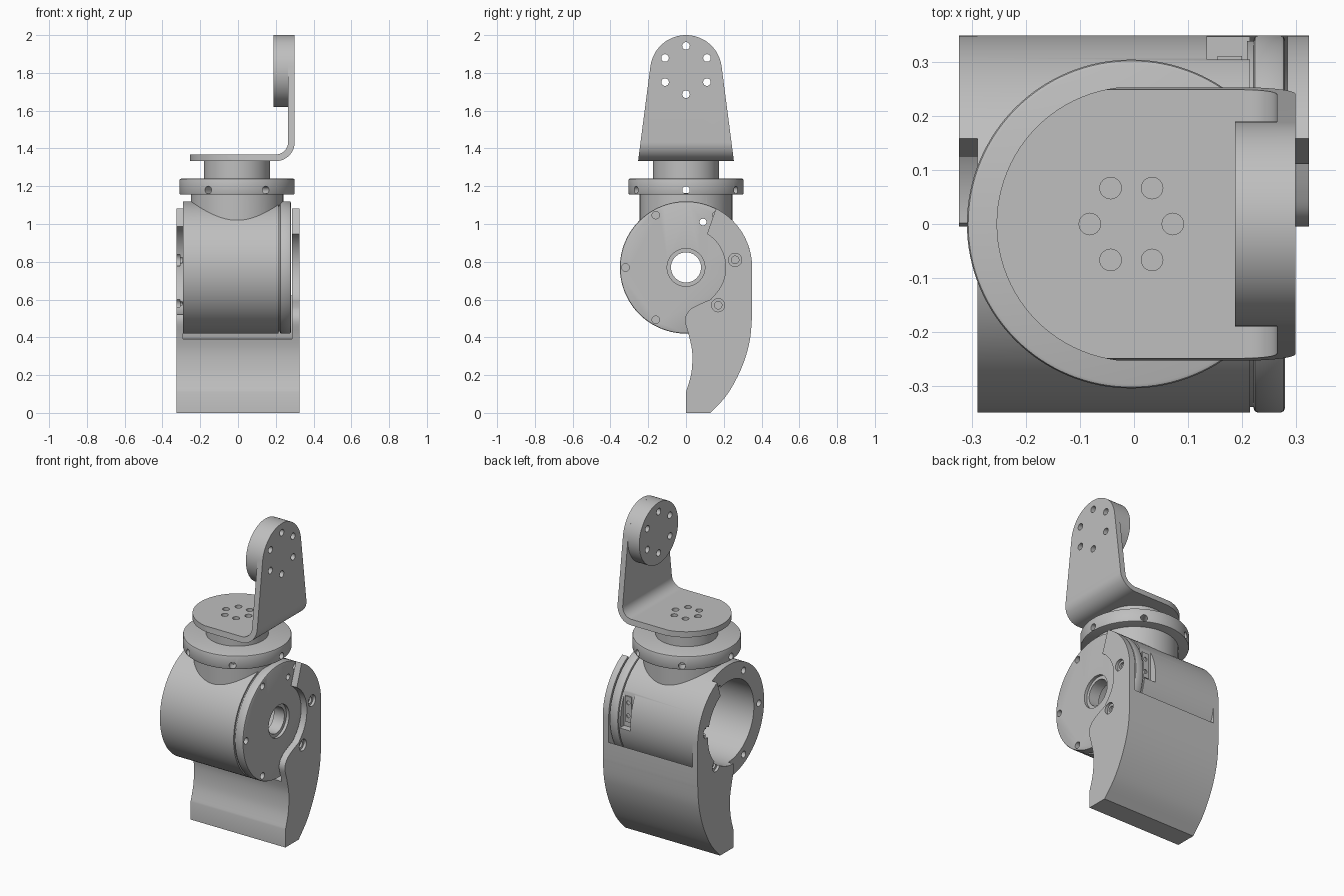
import bpy, bmesh, math
from mathutils import Vector

if "Cube" in bpy.data.objects:
    bpy.data.objects.remove(bpy.data.objects["Cube"])

grey = bpy.data.materials.new("satin_grey")
grey.use_nodes = True
GREY = (0.52, 0.52, 0.52, 1)
grey.diffuse_color = GREY
grey.node_tree.nodes["Principled BSDF"].inputs["Base Color"].default_value = GREY

HUB = 0.77       # height of the horizontal joint axis
TOP_X = -0.005   # x of the vertical joint axis
DISC = 1.81      # height of the upper joint disc


def arc(cu, cv, r, a, b, n=24):
    angles = [math.radians(a + (b - a) * i / n) for i in range(n + 1)]
    return [(cu + r * math.cos(t), cv + r * math.sin(t)) for t in angles]


def smooth_path(pts, n=6):
    """Rounded path through a few points."""
    p = [Vector(q) for q in [pts[0]] + pts + [pts[-1]]]
    out = []
    for a, b, c, d in zip(p, p[1:], p[2:], p[3:]):
        for i in range(n):
            t = i / n
            q = b + (c - a) * t / 2 + (a * 2 - b * 5 + c * 4 - d) * t**2 / 2
            out.append(tuple(q + (b * 3 - a - c * 3 + d) * t**3 / 2))
    return out + [pts[-1]]


def prism(name, pts, axis, lo, hi, bevel=0):
    """Closed profile extruded along an axis."""
    place = {"x": lambda u, v, w: (w, u, v),
             "y": lambda u, v, w: (u, w, v),
             "z": lambda u, v, w: (u, v, w)}[axis]
    bm = bmesh.new()
    base = bm.faces.new([bm.verts.new(place(u, v, lo)) for u, v in pts])
    ext = bmesh.ops.extrude_face_region(bm, geom=[base])
    moved = [g for g in ext["geom"] if isinstance(g, bmesh.types.BMVert)]
    bmesh.ops.translate(bm, verts=moved, vec=place(0, 0, hi - lo))
    bmesh.ops.recalc_face_normals(bm, faces=bm.faces)
    if bevel:
        rims = [e for e in bm.edges if e.calc_face_angle(0) > 1]
        bmesh.ops.bevel(bm, geom=rims, offset=bevel, segments=2,
                        affect="EDGES", profile=0.5)
    me = bpy.data.meshes.new(name)
    bm.to_mesh(me)
    bm.free()
    me.materials.append(grey)
    ob = bpy.data.objects.new(name, me)
    bpy.context.collection.objects.link(ob)
    return ob


def cyl(name, u, v, r, axis, lo, hi, n=96, bevel=0):
    return prism(name, arc(u, v, r, 0, 360, n)[:-1], axis, lo, hi, bevel)


def combine(ob, tools, op="DIFFERENCE"):
    """Apply boolean tools, then discard them."""
    bpy.context.view_layer.objects.active = ob
    for tool in tools:
        mod = ob.modifiers.new("cut", "BOOLEAN")
        mod.operation, mod.object, mod.solver = op, tool, "EXACT"
        bpy.ops.object.modifier_apply(modifier=mod.name)
        bpy.data.objects.remove(tool)


def drill(u, v, r, axis, lo, hi):
    return cyl("drill", u, v, r, axis, lo, hi, 24)


def ring(u, v, r, angles):
    return [arc(u, v, r, a, a, 1)[0] for a in angles]


SIXTHS = range(0, 360, 60)

# Housing: horizontal barrel with an upright collar, bored from one end
housing = cyl("barrel_housing", 0, HUB, 0.35, "x", -0.29, 0.215, 128)
combine(housing, [cyl("collar", TOP_X, 0, 0.245, "z", HUB, 1.165)], "UNION")
cuts = [cyl("bore", 0, HUB, 0.25, "x", -0.4, 0.19),
        drill(0, HUB, 0.08, "x", 0.1, 0.3),
        drill(0.09, 1.01, 0.018, "x", -0.4, 0.4),
        prism("pocket", [(0.135, 0.73), (0.225, 0.73), (0.225, 0.95), (0.135, 0.95)],
              "y", 0.305, 0.4)]
cuts += [drill(y, z, 0.02, "x", -0.4, -0.24) for y, z in ring(0, HUB, 0.3, SIXTHS)]
combine(housing, cuts)

# Connector block inside the rear pocket
connector = prism("rear_connector", [(0.155, 0.76), (0.2, 0.76), (0.2, 0.92), (0.155, 0.92)],
                  "y", 0.29, 0.312)
combine(connector, [drill(0.178, z, 0.012, "y", 0.3, 0.4) for z in (0.8, 0.88)])

# End cap with a stepped centre hole and rim screws
cap = cyl("end_cap", 0, HUB, 0.35, "x", 0.222, 0.28, 128, 0.008)
cuts = [cyl("bearing_seat", 0, HUB, 0.1, "x", 0.262, 0.4, 48),
        drill(0, HUB, 0.08, "x", 0.1, 0.4),
        drill(0.09, 1.01, 0.018, "x", 0.1, 0.4)]
cuts += [drill(y, z, 0.02, "x", 0.25, 0.4)
         for y, z in ring(0, HUB, 0.32, (60, 120, 180, 240))]
combine(cap, cuts)
cyl("cap_gasket", 0, HUB, 0.34, "x", 0.21, 0.224)
combine(bpy.data.objects["cap_gasket"], [drill(0, HUB, 0.08, "x", 0.1, 0.4),
                                         drill(0.09, 1.01, 0.018, "x", 0.1, 0.4)])

# Curved lower link whose two side cheeks hold the barrel
outline = smooth_path([(0.13, 0), (0.22, 0.1), (0.295, 0.24), (0.337, 0.38), (0.35, 0.52)])
outline += arc(0, HUB, 0.35, 0, 63)
outline += arc(0, HUB, 0.21, 58, -42)
outline += smooth_path([(0.13, 0.6), (0.06, 0.57), (0.015, 0.54), (-0.005, 0.49),
                        (0.015, 0.41), (0.033, 0.32), (0.028, 0.21), (0, 0.11)])
outline.append((0, 0))
link = prism("lower_link", outline, "x", -0.325, 0.325)
cuts = [cyl("clearance", 0, HUB, 0.38, "x", -0.29, 0.285, 128),
        cyl("bore", 0, HUB, 0.25, "x", -0.4, -0.2)]
for y, z in ((0.26, 0.81), (0.17, 0.57)):
    for side in (-1, 1):
        cuts += [drill(y, z, 0.035, "x", *sorted((side * 0.308, side * 0.4))),
                 drill(y, z, 0.02, "x", *sorted((side * 0.295, side * 0.4)))]
combine(link, cuts)

# Flange drilled around its rim
flange = cyl("flange", TOP_X, 0, 0.305, "z", 1.155, 1.24, 128, 0.008)
for a in (0, 60, 120):
    tool = drill(0, 1.18, 0.02, "x", -0.5, 0.5)
    tool.rotation_euler.z = math.radians(a)
    tool.location.x = TOP_X
    bpy.context.view_layer.update()
    combine(flange, [tool])

# Rotating neck
cyl("neck", TOP_X, 0, 0.175, "z", 1.23, 1.333)

# Bent bracket: L section trimmed by its plan and side outlines
section = [(-0.4, 1.333), *arc(0.2, 1.433, 0.1, -90, 0), (0.3, 2.1), (0.265, 2.1),
           *arc(0.2, 1.433, 0.065, 0, -90), (-0.4, 1.368)]
bracket = prism("bent_bracket", section, "y", -0.3, 0.3)
plan = prism("plan", arc(0, 0, 0.255, 90, 270, 48) + [(0.4, -0.255), (0.4, 0.255)],
             "z", 1.2, 2.2)
side = prism("side", [(-0.258, 1.3), (0.258, 1.3)] + arc(0, DISC, 0.19, 8, 172, 48),
             "x", -0.5, 0.5)
combine(bracket, [plan, side], "INTERSECT")
screws = ring(0, DISC + 0.005, 0.128, range(30, 390, 60))
combine(bracket, [drill(x, y, 0.02, "z", 1.3, 1.5) for x, y in ring(TOP_X, 0, 0.077, SIXTHS)]
        + [drill(y, z, 0.02, "x", 0.1, 0.4) for y, z in screws])

# Upper joint disc
disc = cyl("upper_disc", 0, DISC, 0.19, "x", 0.187, 0.266)
combine(disc, [drill(y, z, 0.02, "x", 0.1, 0.4) for y, z in screws])

# Smooth round walls, keep hard edges
for ob in bpy.context.scene.objects:
    if ob.type == "MESH":
        bpy.ops.object.select_all(action="DESELECT")
        ob.select_set(True)
        bpy.context.view_layer.objects.active = ob
        bpy.ops.object.shade_smooth_by_angle(angle=math.radians(30))
